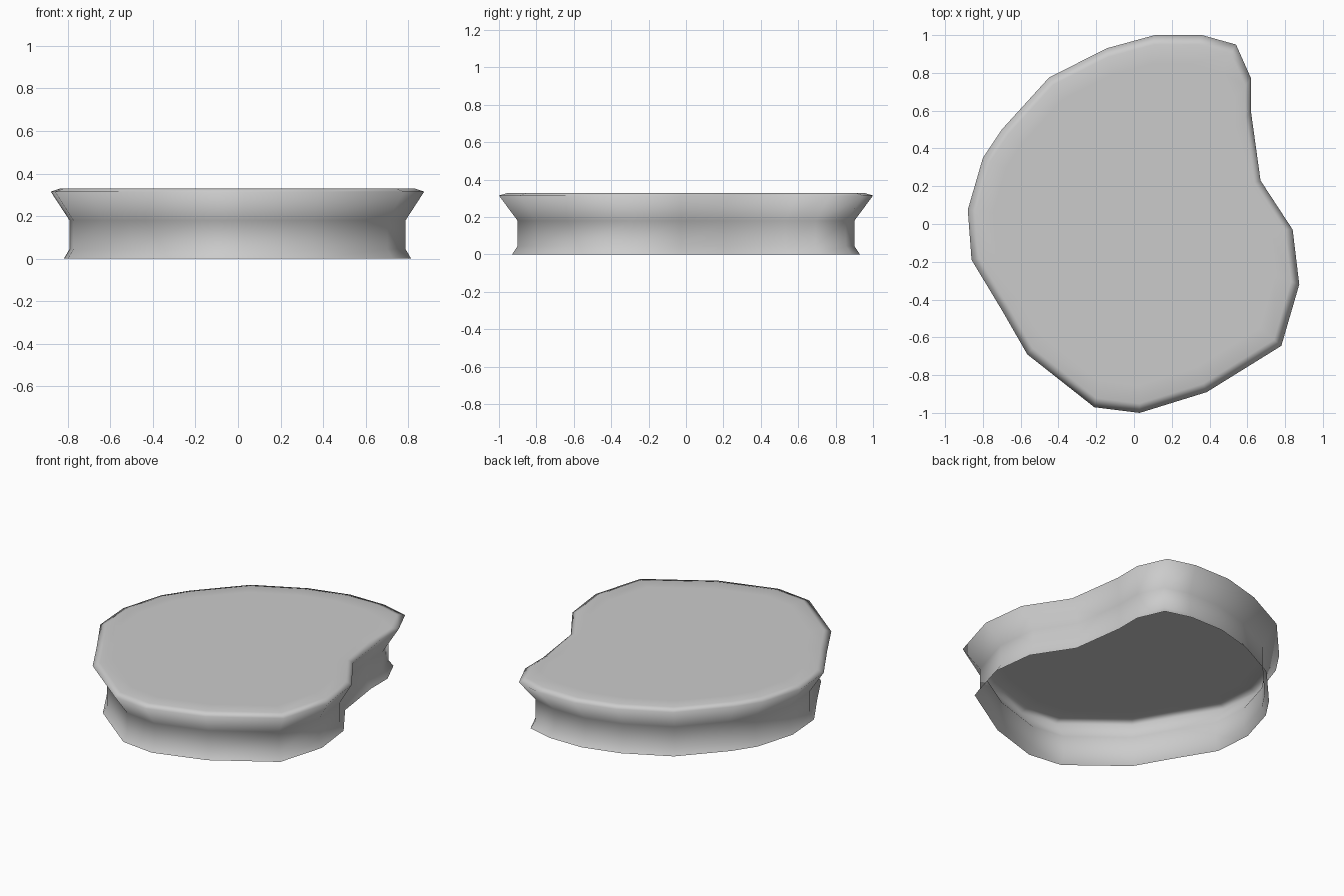
import bpy
import bmesh

cube = bpy.data.objects.get("Cube")
if cube:
    bpy.data.objects.remove(cube, do_unlink=True)

# Plain grey material
GREY = (0.6, 0.6, 0.6, 1.0)
grey = bpy.data.materials.new("plain_grey")
grey.use_nodes = True
grey.diffuse_color = GREY
grey.node_tree.nodes["Principled BSDF"].inputs["Base Color"].default_value = GREY

# Widest outline of the slab, counter-clockwise from above
outline = [(0.36, 1.0), (0.11, 1.0), (-0.145, 0.93), (-0.45, 0.775),
           (-0.7, 0.5), (-0.8, 0.35), (-0.88, 0.075), (-0.86, -0.19),
           (-0.7, -0.455), (-0.565, -0.69), (-0.21, -0.97), (0.03, -1.0),
           (0.385, -0.89), (0.78, -0.645), (0.875, -0.32), (0.84, -0.03),
           (0.67, 0.23), (0.62, 0.59), (0.62, 0.77), (0.54, 0.95)]

# Wall profile from the open foot to the top: outline scale, height
profile = [(0.93, 0.0), (0.9, 0.045), (0.9, 0.18), (1.0, 0.315),
           (0.95, 0.33), (0.85, 0.33)]

bm = bmesh.new()
rings = [[bm.verts.new((x * s, y * s, z)) for x, y in outline]
         for s, z in profile]
count = len(outline)

# Walls and rounded lip
for low, high in zip(rings, rings[1:]):
    for i in range(count):
        j = (i + 1) % count
        bm.faces.new((low[i], low[j], high[j], high[i]))

# Flat top; the underside stays open
bm.faces.new(rings[-1])
for face in bm.faces:
    face.smooth = True

mesh = bpy.data.meshes.new("flared_slab")
bm.to_mesh(mesh)
bm.free()
mesh.materials.append(grey)
slab = bpy.data.objects.new("flared_slab", mesh)
bpy.context.collection.objects.link(slab)
